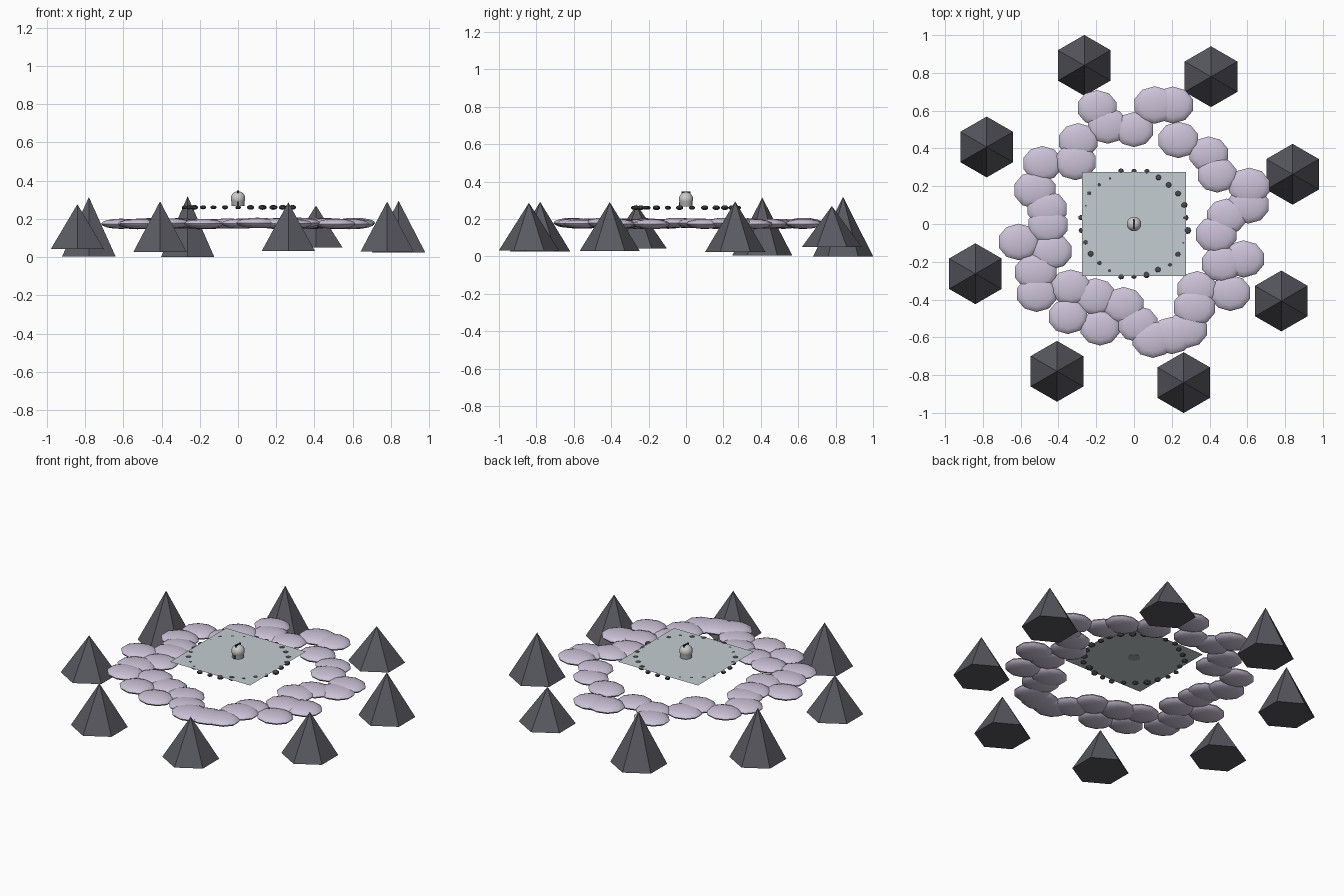
import bpy, math, random

if "Cube" in bpy.data.objects:
    bpy.data.objects.remove(bpy.data.objects["Cube"])
random.seed(4)


def mat(name, rgb):
    m = bpy.data.materials.new(name)
    m.diffuse_color = (*rgb, 1)
    m.use_nodes = True
    m.node_tree.nodes["Principled BSDF"].inputs["Base Color"].default_value = m.diffuse_color
    return m


ROCK = mat("dark_rock", (0.10, 0.10, 0.12))
PEBBLE = mat("pebble_grey", (0.07, 0.07, 0.08))
CLOUD = mat("pale_lilac", (0.60, 0.54, 0.68))
ICE = mat("pale_ice", (0.55, 0.61, 0.64))
WALL = mat("wall_grey", (0.38, 0.36, 0.36))
DOME = mat("dome_grey", (0.58, 0.58, 0.58))
DARK = mat("dark_opening", (0.03, 0.03, 0.035))


def finish(name, material, smooth=False):
    ob = bpy.context.object
    ob.name = name
    ob.data.materials.append(material)
    bpy.ops.object.transform_apply(location=False, rotation=True, scale=True)
    if smooth:
        bpy.ops.object.shade_smooth_by_angle(angle=math.radians(50))
    return ob


def ball(name, loc, size, segs, rings, material, smooth=True, turn=0):
    bpy.ops.mesh.primitive_uv_sphere_add(segments=segs, ring_count=rings, radius=1,
                                         location=loc, rotation=(0, 0, turn))
    bpy.context.object.scale = size
    return finish(name, material, smooth)


def box(name, loc, size, material):
    bpy.ops.mesh.primitive_cube_add(size=1, location=loc)
    bpy.context.object.scale = size
    return finish(name, material)


# Ring of eight six-sided peaks, heights varied about a common centre
heights = [0.27, 0.22, 0.318, 0.31, 0.235, 0.265, 0.255, 0.262]
for i, h in enumerate(heights):
    a = math.radians(17.4 + 45 * i)
    bpy.ops.mesh.primitive_cone_add(vertices=6, radius1=0.161, depth=h,
        location=(0.88 * math.cos(a), 0.88 * math.sin(a), 0.159))
    finish(f"peak_{i + 1}", ROCK)

# Ring of flattened cloud puffs
puffs = [(-.195, .615), (-.14, .52), (0, .50), (.11, .63), (.205, .63), (.235, .445),
         (.395, .37), (.44, .26), (.61, .20), (.605, .10), (.49, .04), (.435, -.055),
         (.58, -.185), (.465, -.21), (.51, -.365), (.335, -.345), (.32, -.44), (.28, -.56),
         (.20, -.59), (.10, -.61), (.02, -.53), (-.055, -.43), (-.18, -.55), (-.205, -.385),
         (-.35, -.49), (-.335, -.335), (-.515, -.37), (-.52, -.255), (-.435, -.145),
         (-.61, -.095), (-.455, -.005), (-.46, .08), (-.525, .18), (-.485, .32),
         (-.31, .33), (-.295, .44)]
for i, (x, y) in enumerate(puffs):
    s = random.uniform(0.98, 1.06)
    ball(f"cloud_puff_{i + 1}", (x, y, 0.176 + random.uniform(-.004, .004)),
         (0.108 * s, 0.094 * s, 0.026 * s), 10, 8, CLOUD)

# Thin square plateau sheet
bpy.ops.mesh.primitive_plane_add(size=0.55, location=(0, 0, 0.268))
finish("plateau_sheet", ICE)

# Ring of pebbles around and under the sheet
for i in range(26):
    a = 2 * math.pi * (i + 0.5) / 26
    r = random.uniform(0.272, 0.288)
    s = random.uniform(0.014, 0.021)
    ball(f"rim_pebble_{i + 1}", (r * math.cos(a), r * math.sin(a), 0.260),
         (s, s, s * 0.62), 7, 5, PEBBLE, False, random.uniform(0, 6))

# Observatory: drum, dome, viewing slit and door
bpy.ops.mesh.primitive_cylinder_add(vertices=24, radius=0.035, depth=0.042,
                                    location=(0, 0, 0.287))
finish("observatory_drum", WALL, True)
ball("observatory_dome", (0, 0, 0.306), (0.038, 0.038, 0.038), 24, 12, DOME)
box("dome_slit", (0, 0, 0.332), (0.008, 0.046, 0.030), DARK)
box("drum_door", (0, -0.034, 0.279), (0.012, 0.006, 0.022), DARK)
